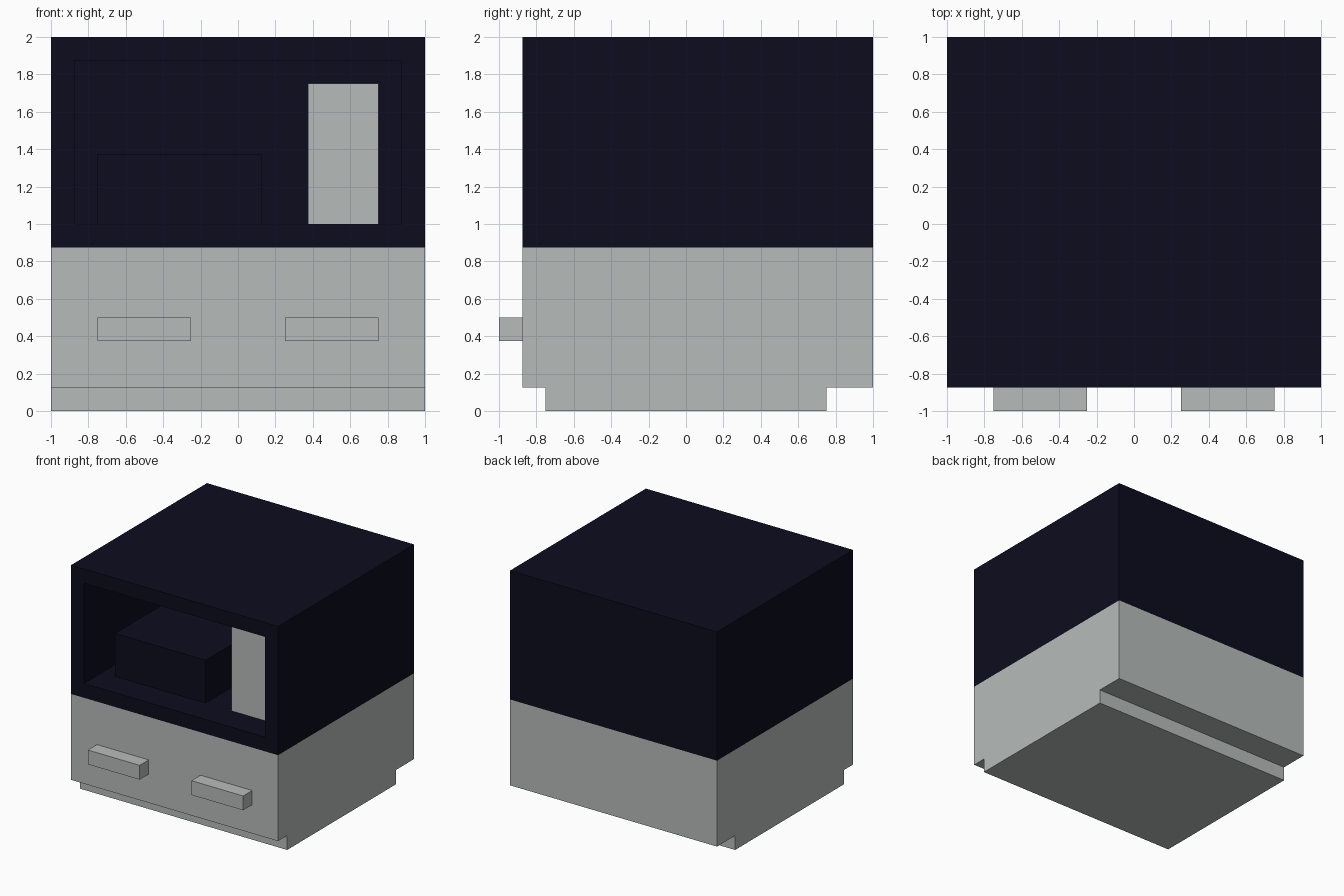
import bpy
import bmesh
from mathutils import Vector

if "Cube" in bpy.data.objects:
    bpy.data.objects.remove(bpy.data.objects["Cube"])


def material(name, color):
    mat = bpy.data.materials.new(name)
    mat.diffuse_color = (*color, 1)
    mat.use_nodes = True
    mat.node_tree.nodes["Principled BSDF"].inputs["Base Color"].default_value = mat.diffuse_color
    return mat


GREY = material("light grey", (0.47, 0.50, 0.49))
NAVY = material("dark navy", (0.0037, 0.0037, 0.013))


def box(name, x, y, z, mat, recess=None):
    """Box from (min, max) ranges; recess = (rim width, depth) hollows its front."""
    bm = bmesh.new()
    bmesh.ops.create_cube(bm, size=1)
    for v in bm.verts:
        v.co = Vector([r[0] + (c + 0.5) * (r[1] - r[0]) for c, r in zip(v.co, (x, y, z))])
    if recess:
        rim, depth = recess
        bm.normal_update()
        front = min(bm.faces, key=lambda f: f.calc_center_median().y)
        bmesh.ops.inset_region(bm, faces=[front], thickness=rim, use_even_offset=True)
        out = bmesh.ops.extrude_discrete_faces(bm, faces=[front])
        bmesh.ops.translate(bm, verts=out["faces"][0].verts, vec=(0, depth, 0))
    bmesh.ops.recalc_face_normals(bm, faces=bm.faces)
    mesh = bpy.data.meshes.new(name)
    bm.to_mesh(mesh)
    bm.free()
    mesh.materials.append(mat)
    obj = bpy.data.objects.new(name, mesh)
    bpy.context.collection.objects.link(obj)
    return obj


# Lower cabinet on a set-back plinth
box("plinth", (-1, 1), (-0.75, 0.75), (0, 0.125), GREY)
box("cabinet", (-1, 1), (-0.875, 1), (0.125, 0.875), GREY)

# Pair of handles
for side, x0 in (("left", -0.75), ("right", 0.25)):
    box(side + "_handle", (x0, x0 + 0.5), (-1, -0.875), (0.375, 0.5), GREY)

# Open-fronted upper housing
box("housing", (-1, 1), (-0.875, 1), (0.875, 2), NAVY, recess=(0.125, 1.75))

# Blocks standing inside the housing
box("low_block", (-0.75, 0.125), (-0.625, 0.625), (1, 1.375), NAVY)
box("tall_block", (0.375, 0.75), (-0.625, 0.625), (1, 1.75), GREY)
